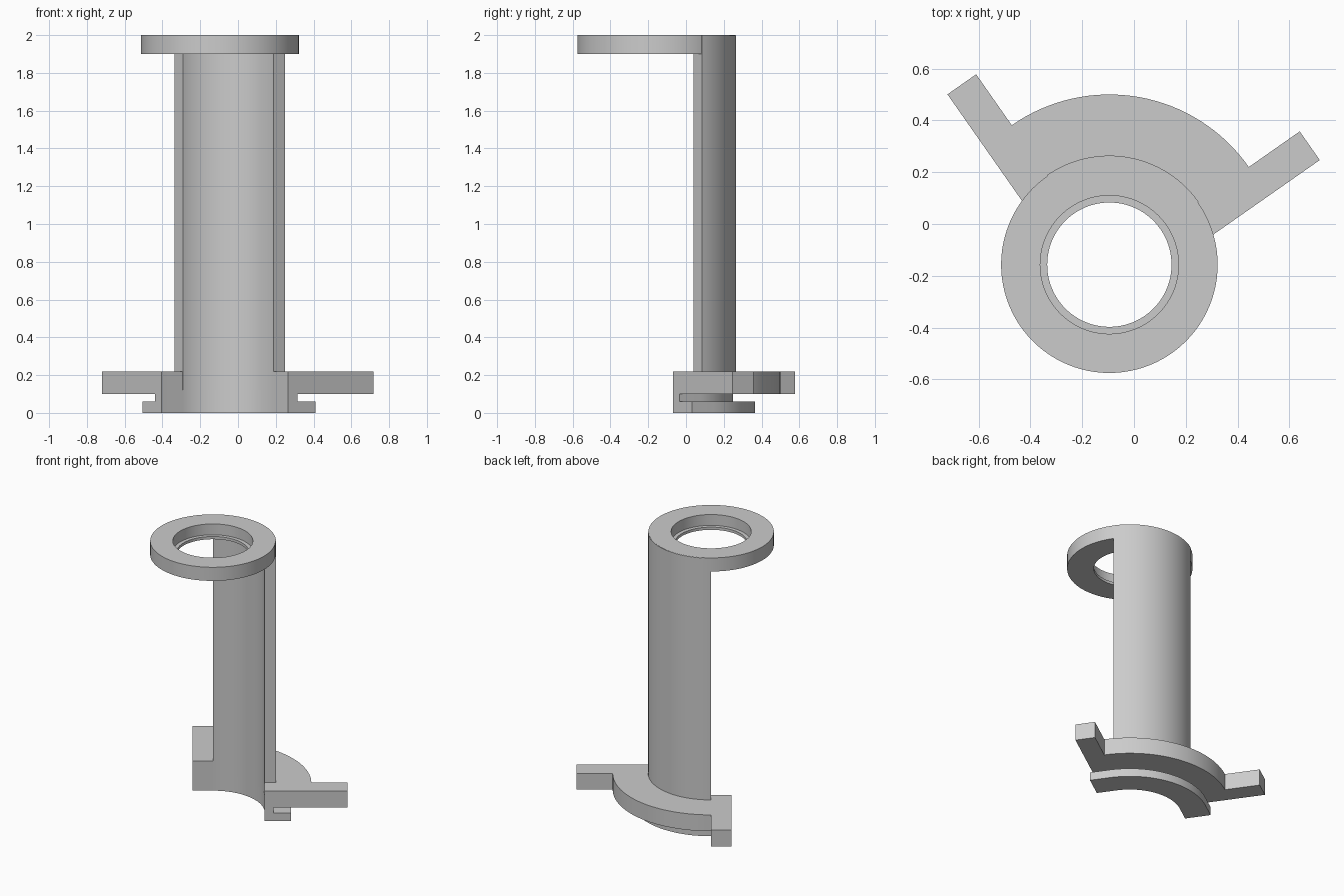
import bpy
import bmesh
from math import cos, sin, radians
from mathutils import Vector

if "Cube" in bpy.data.objects:
    bpy.data.objects.remove(bpy.data.objects["Cube"])

grey = bpy.data.materials.new("plain grey")
grey.use_nodes = True
grey.diffuse_color = (0.6, 0.6, 0.6, 1)
grey.node_tree.nodes["Principled BSDF"].inputs["Base Color"].default_value = (0.6, 0.6, 0.6, 1)

AXIS = Vector((-0.095, -0.157, 0))   # shared centre of ring, column and base
START, END = 35, 125                 # angular span of column and base
BORE = 0.346


def station(profile, angle, shift=0):
    """Profile (radius, height) placed at an angle, shifted along the tangent."""
    a = radians(angle)
    out, side = Vector((cos(a), sin(a), 0)), Vector((-sin(a), cos(a), 0))
    return [AXIS + out * r + side * shift + Vector((0, 0, z)) for r, z in profile]


def arc(profile, start, end, steps):
    return [station(profile, start + (end - start) * i / steps) for i in range(steps + 1)]


def loft(name, sections, closed=False):
    bm = bmesh.new()
    rows = [[bm.verts.new(p) for p in s] for s in sections]
    n = len(rows[0])
    for a, b in zip(rows, rows[1:]):
        for i in range(n):
            j = (i + 1) % n
            bm.faces.new((a[i], b[i], b[j], a[j]))
    if not closed:
        bm.faces.new(rows[0])
        bm.faces.new(rows[-1])
    bmesh.ops.remove_doubles(bm, verts=bm.verts, dist=0.0001)
    bmesh.ops.recalc_face_normals(bm, faces=bm.faces)
    mesh = bpy.data.meshes.new(name)
    bm.to_mesh(mesh)
    bm.free()
    mesh.materials.append(grey)
    obj = bpy.data.objects.new(name, mesh)
    bpy.context.collection.objects.link(obj)
    bpy.ops.object.select_all(action="DESELECT")
    obj.select_set(True)
    bpy.context.view_layer.objects.active = obj
    bpy.ops.object.shade_smooth_by_angle(angle=radians(30))
    return obj


# Top ring with a thin lip at the bottom of its hole
ring = [(0.418, 1.9), (0.418, 2), (0.267, 2), (0.267, 1.92), (0.24, 1.92), (0.24, 1.9)]
loft("top_ring", arc(ring, 0, 360, 96), closed=True)

# Quarter-round column wall
wall = [(BORE - 0.002, 0.12), (0.421, 0.12), (0.421, 1.999), (BORE - 0.002, 1.999)]
loft("column_wall", arc(wall, START, END, 32))


# Grooved base: curved middle with a straight arm at each end
def base_profile(reach):
    plate = 0.657
    return [(BORE, 0), (0.522, 0), (0.522, 0.06), (0.406, 0.06), (0.406, 0.1),
            (plate, 0.1), (reach, 0.1), (reach, 0.22), (plate, 0.22), (BORE, 0.22)]


arm, middle = base_profile(0.897), base_profile(0.657)
ARM_WIDTH = 0.135
loft("grooved_base",
     [station(arm, START, -ARM_WIDTH), station(arm, START)]
     + arc(middle, START, END, 32)
     + [station(arm, END), station(arm, END, ARM_WIDTH)])
